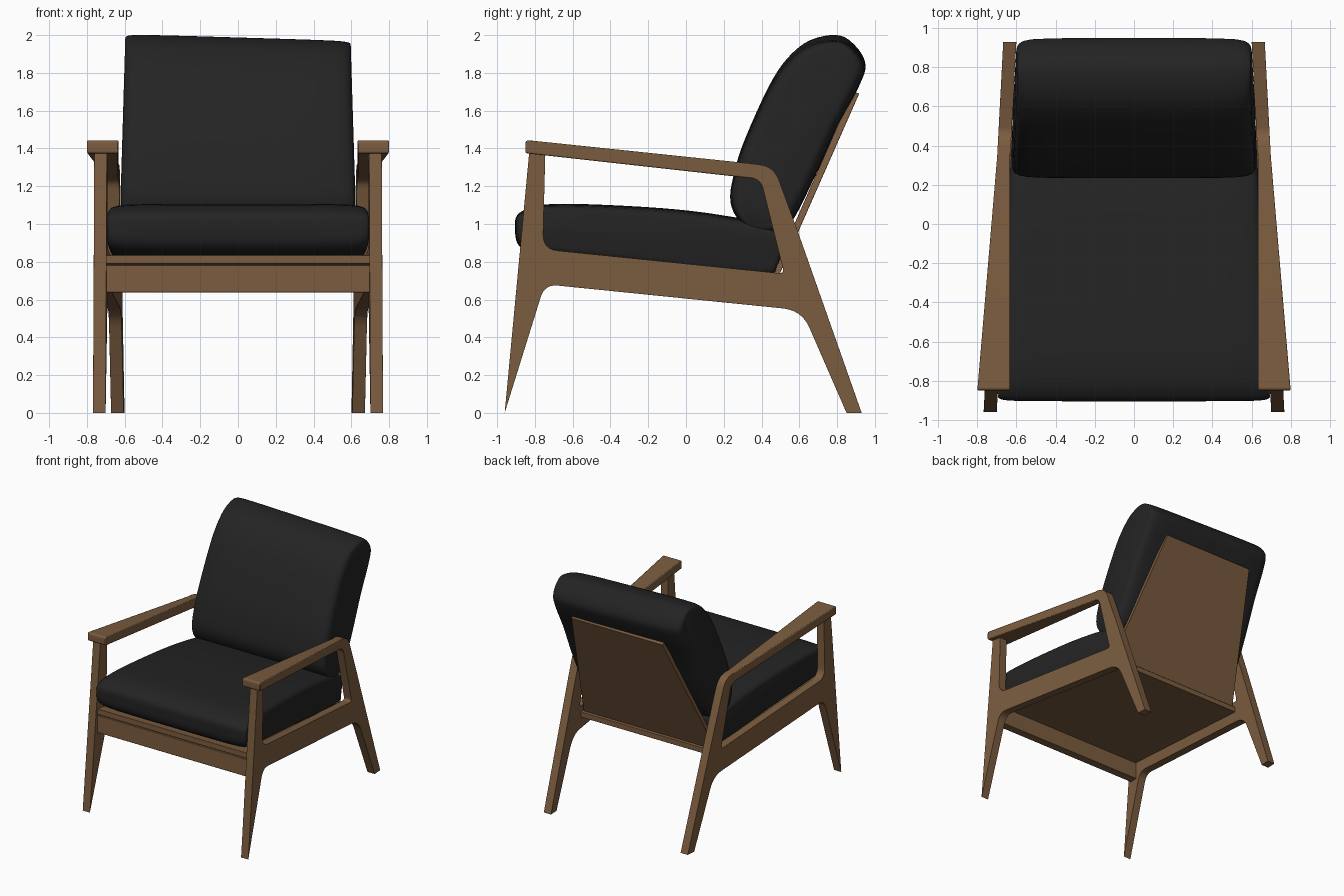
import bpy, bmesh, math
from mathutils import Vector

if "Cube" in bpy.data.objects:
    bpy.data.objects.remove(bpy.data.objects["Cube"])


def material(name, col):
    m = bpy.data.materials.new(name)
    m.diffuse_color = (*col, 1)
    m.use_nodes = True
    m.node_tree.nodes["Principled BSDF"].inputs["Base Color"].default_value = m.diffuse_color
    return m


WOOD = material("walnut brown", (0.2, 0.108, 0.05))
CLOTH = material("charcoal black", (0.017, 0.017, 0.017))


def finish(name, bm, mat, angle=30):
    bmesh.ops.recalc_face_normals(bm, faces=bm.faces)
    me = bpy.data.meshes.new(name)
    bm.to_mesh(me)
    bm.free()
    ob = bpy.data.objects.new(name, me)
    bpy.context.collection.objects.link(ob)
    me.materials.append(mat)
    bpy.ops.object.select_all(action='DESELECT')
    ob.select_set(True)
    bpy.context.view_layer.objects.active = ob
    bpy.ops.object.shade_smooth_by_angle(angle=math.radians(angle))
    return ob


def loft(loops):
    bm = bmesh.new()
    rings = [[bm.verts.new(p) for p in lp] for lp in loops]
    n = len(rings[0])
    for a, b in zip(rings, rings[1:]):
        for i in range(n):
            bm.faces.new((a[i], a[(i + 1) % n], b[(i + 1) % n], b[i]))
    bm.faces.new(rings[0])
    bm.faces.new(rings[-1])
    return bm


def rounded(pts, steps=6):
    """Round each (y, z, radius) corner of a closed outline."""
    out = []
    for i, p in enumerate(pts):
        c = Vector(p[:2])
        r = p[2] if len(p) > 2 else 0
        if not r:
            out.append(c)
            continue
        a = c + (Vector(pts[i - 1][:2]) - c).normalized() * r
        b = c + (Vector(pts[(i + 1) % len(pts)][:2]) - c).normalized() * r
        for k in range(steps + 1):
            t = k / steps
            out.append(a * (1 - t) ** 2 + c * 2 * t * (1 - t) + b * t * t)
    return out


def prism(name, pts, x0, x1, mat=WOOD, mirror=False, bevel=0.006):
    """Side outline (y, z) extruded across x between two limits."""
    pts = rounded(pts)
    bm = loft([[(f(y, z), y, z) for y, z in pts] for f in (x0, x1)])
    ob = finish(name, bm, mat)
    if bevel:
        b = ob.modifiers.new("bevel", 'BEVEL')
        b.width = bevel
        b.segments = 2
        b.limit_method = 'ANGLE'
        b.angle_limit = math.radians(40)
    if mirror:
        m = ob.modifiers.new("mirror", 'MIRROR')
        m.use_mirror_objects = False if hasattr(m, "use_mirror_objects") else None
    return ob


def smooth_loop(pts, steps=5):
    """Closed Catmull-Rom curve through the points."""
    p = [Vector(q) for q in pts]
    n = len(p)
    out = []
    for i in range(n):
        a, b, c, d = p[i - 1], p[i], p[(i + 1) % n], p[(i + 2) % n]
        for k in range(steps):
            t = k / steps
            out.append(0.5 * (2 * b + (c - a) * t + (2 * a - 5 * b + 4 * c - d) * t ** 2
                              + (3 * b - a - 3 * c + d) * t ** 3))
    return out


def cushion(name, pts, axis, half, sag):
    prof = smooth_loop(pts)
    ctr = sum(prof, Vector((0, 0))) / len(prof)
    ax = Vector(axis).normalized()
    ends = [(1, .68), (.993, .78), (.975, .86), (.94, .92), (.87, .965), (.7, .99), (.4, 1)]
    sections = [(-u, s) for u, s in ends] + [(0, 1)] + ends[::-1]
    loops = []
    for u, s in sections:
        ring = []
        for p in prof:
            d = p - ctr
            along = ax * d.dot(ax)
            q = ctr + along * (1 - (1 - s) * 0.1) + (d - along) * s
            ring.append((u * half(*q), q.x, q.y + sag(u, q.y)))
        loops.append(ring)
    return finish(name, loft(loops), CLOTH, 60)


# side frames: the pair toes in towards the back
def inner(y, z): return 0.65 - 0.053 * y
def outer(y, z): return 0.717 - 0.053 * y


def mirrored(name, pts, x0, x1, bevel=0.006):
    for side, s in (("right", 1), ("left", -1)):
        prism(side + "_" + name, pts, lambda y, z: s * x0(y, z),
              lambda y, z: s * x1(y, z), bevel=bevel)


mirrored("side_frame", [
    (-0.96, 0), (-0.83, 1.38), (-0.745, 1.37), (-0.758, 0.867, 0.08),
    (0.52, 0.737, 0.03), (0.395, 1.237, 0.05), (0.36, 1.241), (0.36, 1.318),
    (0.465, 1.307, 0.08), (0.595, 0.952), (0.93, 0), (0.85, 0),
    (0.613, 0.543, 0.1), (-0.748, 0.681, 0.07)], inner, outer)

# armrests: straight inside edge, tapering outside edge
mirrored("armrest", [(-0.85, 1.375, 0.012), (-0.85, 1.445, 0.02), (0.365, 1.318), (0.365, 1.24)],
         lambda y, z: 0.633, lambda y, z: 0.697 + 0.103 * (0.365 - y) / 1.215)

# front rail, seat board, back panel
prism("front_rail", [(-0.868, 0.637), (-0.868, 0.782), (-0.80, 0.782), (-0.80, 0.637)],
      lambda y, z: -0.7, lambda y, z: 0.7, bevel=0.004)
prism("seat_board", [(-0.868, 0.79), (-0.868, 0.836), (0.5, 0.69), (0.5, 0.645)],
      lambda y, z: -inner(y, z) - 0.004, lambda y, z: inner(y, z) + 0.004, bevel=0.003)


def back_half(y, z): return 0.615 - 0.195 * (z - 0.69) / 1.01


prism("back_panel", [(0.476, 0.69), (0.917, 1.69), (0.883, 1.705), (0.442, 0.70)],
      lambda y, z: -back_half(y, z), back_half, bevel=0.003)

# cushions
cushion("seat_cushion", [
    (-0.905, 0.98), (-0.88, 1.06), (-0.72, 1.105), (-0.3, 1.095), (0.1, 1.06),
    (0.45, 0.99), (0.51, 0.90), (0.49, 0.77), (0.40, 0.715), (-0.2, 0.778),
    (-0.75, 0.838), (-0.88, 0.88)], (1, -0.1),
    lambda y, z: 0.647 - 0.053 * y, lambda u, z: 0)
cushion("back_cushion", [
    (0.235, 1.12), (0.26, 1.29), (0.32, 1.47), (0.46, 1.77), (0.58, 1.92),
    (0.70, 1.985), (0.84, 1.985), (0.945, 1.87), (0.92, 1.75), (0.80, 1.52),
    (0.68, 1.25), (0.55, 1.0), (0.43, 0.95), (0.30, 1.0)], (0.42, 0.9),
    lambda y, z: 0.62 - 0.03 * max(0, z - 1.2), lambda u, z: -0.018 * (u + 0.5) * (z - 1))
